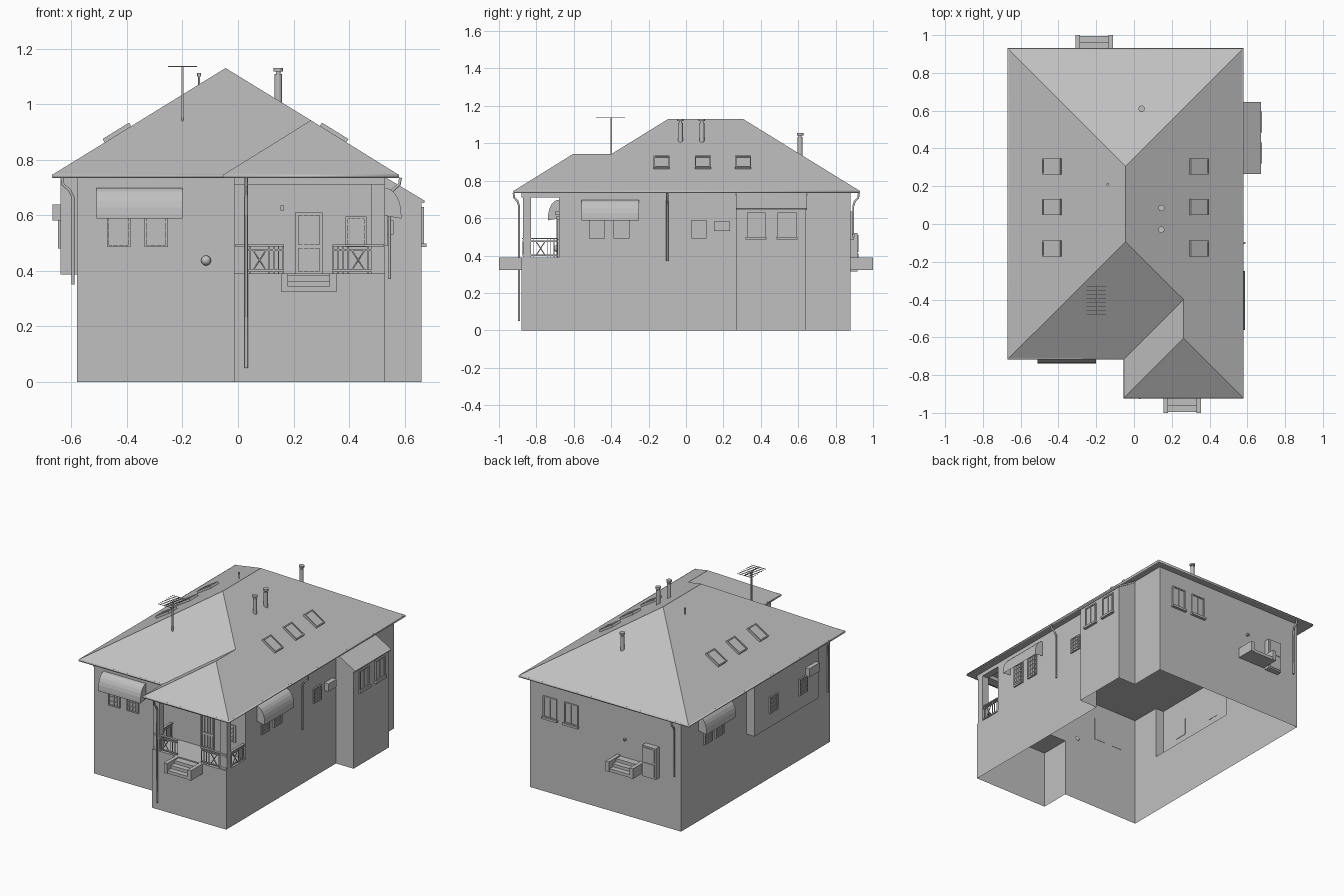
import bpy, bmesh
from math import atan, pi, sin, cos, hypot
from mathutils import Matrix, Vector

if "Cube" in bpy.data.objects:
    bpy.data.objects.remove(bpy.data.objects["Cube"], do_unlink=True)

GREY = (0.53, 0.53, 0.53, 1)
plaster = bpy.data.materials.new("plain_grey")
plaster.use_nodes = True
plaster.diffuse_color = GREY
plaster.node_tree.nodes["Principled BSDF"].inputs["Base Color"].default_value = GREY

FRONT, LEFT, BACK, RIGHT = 0, pi / 2, pi, -pi / 2
EAVE, FLOOR = 0.735, 0.39


def link(name, data, matrix=None):
    obj = bpy.data.objects.new(name, data)
    data.materials.append(plaster)
    bpy.context.collection.objects.link(obj)
    if matrix:
        obj.matrix_world = matrix
    return obj


def finish(name, bm, matrix=None):
    mesh = bpy.data.meshes.new(name)
    bm.to_mesh(mesh)
    bm.free()
    return link(name, mesh, matrix)


def place(x, y, z, angle=0):
    return Matrix.Translation((x, y, z)) @ Matrix.Rotation(angle, 4, 'Z')


def boxes(name, spans, matrix=None):
    """Each span is (x range, y range, z range)."""
    bm = bmesh.new()
    for span in spans:
        mid = Vector([(a + b) / 2 for a, b in span])
        size = [abs(b - a) for a, b in span]
        bmesh.ops.create_cube(bm, size=1, matrix=Matrix.Translation(mid) @ Matrix.Diagonal((*size, 1)))
    return finish(name, bm, matrix)


def walls(name, path, low, top):
    """Open vertical sheet along a path; top gives the height at each x."""
    bm = bmesh.new()
    lower = [bm.verts.new((x, y, low)) for x, y in path]
    upper = [bm.verts.new((x, y, top(x))) for x, y in path]
    for i in range(len(path) - 1):
        bm.faces.new((lower[i], lower[i + 1], upper[i + 1], upper[i]))
    return finish(name, bm)


def pipe(name, points, radius, closed=False):
    curve = bpy.data.curves.new(name, 'CURVE')
    curve.dimensions = '3D'
    curve.bevel_depth, curve.bevel_resolution = radius, 1
    curve.use_fill_caps = True
    spline = curve.splines.new('POLY')
    spline.points.add(len(points) - 1)
    for p, co in zip(spline.points, points):
        p.co = (*co, 1)
    spline.use_cyclic_u = closed
    return link(name, curve)


def cylinder(bm, x, y, low, high, radius):
    bmesh.ops.create_cone(bm, cap_ends=True, segments=16, radius1=radius, radius2=radius,
                          depth=high - low, matrix=Matrix.Translation((x, y, (low + high) / 2)))


# Walls, open underneath
walls("lower_walls", [(.53, .64), (.53, .88), (-.58, .88), (-.58, -.68), (-.015, -.68),
                      (-.015, -.88), (.53, -.88), (.53, .27)], 0, lambda x: FLOOR)
walls("upper_walls", [(.53, .64), (.53, .88), (-.58, .88), (-.58, .195), (-.64, .195), (-.64, -.48),
                      (-.58, -.48), (-.58, -.68), (.53, -.68), (.53, .27)], FLOOR, lambda x: EAVE)
walls("side_annex", [(.53, .27), (.66, .27), (.66, .64), (.53, .64)], 0,
      lambda x: .655 if x > .6 else .73)
boxes("porch_floor", [((-.015, .53), (-.88, -.68), (FLOOR - .008, FLOOR))])
boxes("bay_floor", [((-.64, -.58), (-.48, .195), (FLOOR - .004, FLOOR))])

# Annex lean-to roof
slope = atan(.6)
boxes("annex_roof", [((0, .165), (-.19, .19), (-.006, .004))],
      place(.53, .456, .733) @ Matrix.Rotation(slope, 4, 'Y'))

# Hipped main roof with lower porch hip
eaves = [(-.665, -.712), (-.05, -.712), (-.05, -.918), (.575, -.918), (.575, .925), (-.665, .925)]
ridges = [(-.045, -.095, 1.13), (-.045, .305, 1.13), (.2625, -.4, .942), (.2625, -.605, .942)]
bm = bmesh.new()
under = [bm.verts.new((x, y, EAVE)) for x, y in eaves]
e = [bm.verts.new((x, y, EAVE + .013)) for x, y in eaves]
main_a, main_b, porch_a, porch_b = [bm.verts.new(r) for r in ridges]
bm.faces.new(under[::-1])
for i in range(6):
    j = (i + 1) % 6
    bm.faces.new((under[i], under[j], e[j], e[i]))
for face in [(e[4], e[5], main_b), (e[5], e[0], main_a, main_b), (e[0], e[1], porch_a, main_a),
             (e[3], e[4], main_b, main_a, porch_a, porch_b), (e[1], e[2], porch_b, porch_a),
             (e[2], e[3], porch_b)]:
    bm.faces.new(face)
finish("roof", bm)
pipe("gutter", [(x, y, EAVE + .006) for x, y in eaves], .008, closed=True)

# Downpipes: eave position, outward direction, foot height
for name, x, y, dx, dy, foot in [("front_downpipe", .03, -.892, 0, -1, .05),
                                 ("left_downpipe", .545, -.1, 1, 0, .37),
                                 ("right_downpipe", -.594, -.64, -1, 0, .35),
                                 ("back_downpipe", -.54, .894, 0, 1, .36)]:
    reach = .03 if dy else .04
    bend = [(1, .735), (.9, .71), (.3, .69), (0, .665), (0, foot)]
    pipe(name, [(x + dx * reach * k, y + dy * reach * k, z) for k, z in bend], .006)

# Skylights on both long slopes
pitch = atan(.62)
for side, label in ((-1, "right"), (1, "left")):
    for n, y in enumerate((-.13, .09, .305)):
        x = -.045 + side * .387
        z = 1.13 - .387 * .617
        frame = place(x, y, z) @ Matrix.Rotation(side * pitch, 4, 'Y')
        a, b, t, h = .056, .043, .007, .015
        boxes(f"{label}_skylight_{n + 1}",
              [((-a, a), (-b, -b + t), (-t, h)), ((-a, a), (b - t, b), (-t, h)),
               ((-a, -a + t), (-b, b), (-t, h)), ((a - t, a), (-b, b), (-t, h)),
               ((-a, a), (-b, b), (-t, h - .006))], frame)

# Flues with caps, and a thin vent
for n, (x, y, low, high) in enumerate([(.145, -.03, .99, 1.13), (.145, .085, .99, 1.13), (.04, .61, .92, 1.055)]):
    bm = bmesh.new()
    cylinder(bm, x, y, low, high - .022, .013)
    cylinder(bm, x, y, high - .022, high - .012, .008)
    cylinder(bm, x, y, high - .012, high, .017)
    finish(f"flue_{n + 1}", bm)
bm = bmesh.new()
cylinder(bm, -.14, .21, 1.05, 1.105, .004)
cylinder(bm, -.14, .21, 1.1, 1.112, .007)
finish("roof_vent", bm)

# Aerial
bars = [((-.004, .004), (-.004, .004), (-.2, 0)), ((-.002, .002), (-.08, .075), (-.002, .002))]
for i in range(8):
    y = -.078 + i * .021
    bars.append(((-.052, .052), (y, y + .002), (-.002, .002)))
boxes("aerial", bars, place(-.2, -.4, 1.136))


# Windows: local x runs along the wall, -y points out
def window(name, x, y, low, angle, w, h, cols, rows, sill):
    a, t = w / 2, .008
    parts = [((-a, a), (-.003, .002), (0, h))]
    for s in (-1, 1):
        parts.append(((s * a, s * (a - t)), (-.009, 0), (0, h)))
    parts += [((-a, a), (-.009, 0), (0, t)), ((-a, a), (-.009, 0), (h - t, h))]
    if sill:
        parts.append(((-a - .006, a + .006), (-.018, 0), (-.01, .004)))
    for i in range(1, cols):
        u = -a + w * i / cols
        parts.append(((u - .002, u + .002), (-.007, 0), (0, h)))
    for i in range(1, rows):
        v = h * i / rows
        parts.append(((-a, a), (-.007, 0), (v - .002, v + .002)))
    boxes(name, parts, place(x, y, low, angle))


for x in (-.43, -.295):
    window("front_window", x, -.68, .485, FRONT, .085, .15, 4, 5, False)
window("porch_window", .425, -.68, .485, FRONT, .075, .11, 4, 4, False)
for y in (-.475, -.345):
    window("left_window", .53, y, .49, LEFT, .085, .15, 4, 5, False)
window("left_small_window", .53, .07, .49, LEFT, .08, .1, 4, 4, False)
for y in (.375, .54):
    window("annex_window", .66, y, .495, LEFT, .1, .135, 2, 1, True)
for x in (.38, .225):
    window("back_window", x, .88, .495, BACK, .1, .14, 2, 1, True)
for y in (.6, .48):
    window("right_window", -.58, y, .485, RIGHT, .085, .15, 4, 5, False)
for y in (0, -.31):
    window("bay_window", -.64, y, .48, RIGHT, .085, .11, 4, 4, False)


# Curved awnings with side cheeks
def awning(name, x, y, angle):
    half, drop, reach = .155, .095, .058
    arc = [(-reach * sin(i * pi / 12), -drop + drop * cos(i * pi / 12)) for i in range(7)]
    arc.append((-reach, -drop - .015))
    bm = bmesh.new()
    sides = [[bm.verts.new((s * half, u, v)) for u, v in arc] for s in (-1, 1)]
    for i in range(len(arc) - 1):
        bm.faces.new((sides[0][i], sides[0][i + 1], sides[1][i + 1], sides[1][i]))
    for s, row in zip((-1, 1), sides):
        bm.faces.new(row + [bm.verts.new((s * half, 0, -drop - .005))])
    bmesh.ops.recalc_face_normals(bm, faces=bm.faces)
    finish(name, bm, place(x, y, .698, angle))


awning("front_awning", -.355, -.68, FRONT)
awning("left_awning", .53, -.405, LEFT)
awning("right_awning", -.58, .54, RIGHT)


# Steps between low side walls
def steps(name, x, y, angle):
    parts = [((s * .075, s * .1), (-.12, 0), (0, .067)) for s in (-1, 1)]
    for i in range(3):
        parts.append(((-.076, .076), (-.115 + i * .035, 0), (0, .02 * (i + 1))))
    boxes(name, parts, place(x, y, .323, angle))


steps("front_steps", .255, -.88, FRONT)
steps("back_steps", -.21, .88, BACK)

# Porch posts, beam and door
for x in (-.015, .48):
    boxes("porch_post", [((x, x + .05), (-.872, -.828), (FLOOR, .72))])
boxes("porch_beam", [((-.015, .53), (-.88, -.82), (.71, EAVE)), ((-.015, .03), (-.82, -.68), (.71, EAVE)),
                     ((.485, .53), (-.82, -.68), (.71, EAVE))])
door = [((-.05, .05), (-.004, 0), (0, .22)), ((-.05, .05), (-.01, 0), (.09, .105))]
door += [((-.05, .05), (-.01, 0), (z, z + .01)) for z in (0, .21)]
door += [((s * .05, s * .038), (-.012, 0), (0, .22)) for s in (-1, 1)]
door += [((u - .002, u + .002), (-.008, 0), (0, .22)) for u in (-.02, 0, .02)]
boxes("front_door", door, place(.255, -.68, FLOOR))


# Porch railings with crossed braces
def railing(name, start, end):
    (x1, y1), (x2, y2) = start, end
    length = hypot(x2 - x1, y2 - y1)
    angle = LEFT if x1 == x2 else FRONT
    parts = [((0, length), (-d, d), (z, z + .007)) for z, d in ((.097, .008), (.082, .004), (.008, .004))]
    count = round(length / .018)
    for i in range(count + 1):
        u = (length - .004) * i / count
        if abs(u - length / 2) > .025 or i in (0, count):
            parts.append(((u, u + .004), (-.002, .002), (0, .1)))
    boxes(name, parts, place(x1, y1, FLOOR, angle))
    dx, dy = (x2 - x1) / length, (y2 - y1) / length
    for s in (-1, 1):
        ends = [(length / 2 + k * s * .022, FLOOR + .048 + k * .034) for k in (-1, 1)]
        pipe(name + "_brace", [(x1 + dx * u, y1 + dy * u, z) for u, z in ends], .003)


railing("front_railing", (-.01, -.87), (.165, -.87))
railing("front_railing", (.34, -.87), (.525, -.87))
railing("left_railing", (.522, -.87), (.522, -.685))
railing("right_railing", (-.007, -.87), (-.007, -.685))

# Wall fittings
boxes("left_cooling_unit", [((.53, .56), (.15, .235), (.53, .582))])
boxes("right_cooling_unit", [((-.668, -.64), (-.45, -.34), (.582, .638))])
boxes("meter_cabinet", [((-.42, -.32), (.88, .917), (.315, .52)), ((-.41, -.33), (.917, .921), (.42, .51)),
                        ((-.41, -.33), (.917, .921), (.325, .41))])
boxes("porch_lamp", [((.153, .165), (-.7, -.68), (.617, .635))])
boxes("back_lamp", [((-.18, -.168), (.88, .9), (.5, .512))])
bm = bmesh.new()
bmesh.ops.create_uvsphere(bm, u_segments=16, v_segments=10, radius=.018)
for f in bm.faces:
    f.smooth = True
finish("round_wall_lamp", bm, place(-.115, -.69, .437))
